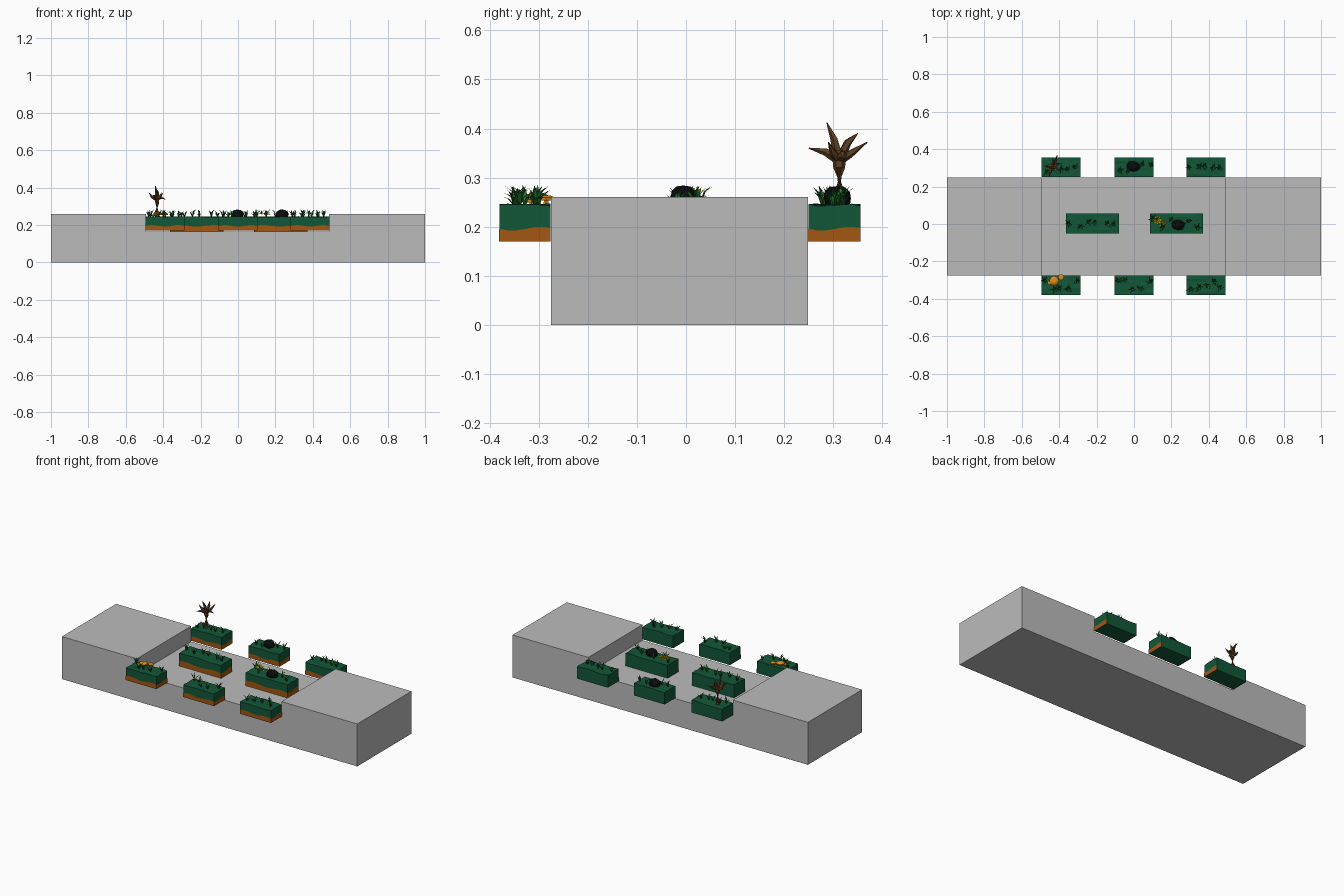
import bpy, bmesh, math, random
from mathutils import Vector

if "Cube" in bpy.data.objects:
    bpy.data.objects.remove(bpy.data.objects["Cube"])

random.seed(7)


def mat(name, r, g, b):
    m = bpy.data.materials.new(name)
    m.diffuse_color = (r, g, b, 1)
    m.use_nodes = True
    m.node_tree.nodes["Principled BSDF"].inputs["Base Color"].default_value = m.diffuse_color
    return m


GREY = mat("grey", 0.5, 0.5, 0.5)
TURF = mat("turf green", 0.006, 0.095, 0.04)
SOIL = mat("soil brown", 0.36, 0.095, 0.006)
DARK = mat("dark grass", 0.008, 0.10, 0.015)
LIGHT = mat("light grass", 0.03, 0.24, 0.035)
ROCK = mat("black rock", 0.003, 0.004, 0.004)
YELLOW = mat("yellow petal", 0.75, 0.6, 0.01)
ORANGE = mat("orange cap", 0.75, 0.27, 0.01)
WOOD = mat("bark brown", 0.11, 0.05, 0.016)


def finish(name, bm, *mats):
    me = bpy.data.meshes.new(name)
    bm.to_mesh(me)
    bm.free()
    for m in mats:
        me.materials.append(m)
    ob = bpy.data.objects.new(name, me)
    bpy.context.collection.objects.link(ob)
    return ob


def extrude_profile(name, pts, y0, y1, material):
    bm = bmesh.new()
    f = bm.faces.new([bm.verts.new((x, y0, z)) for x, z in pts])
    r = bmesh.ops.extrude_face_region(bm, geom=[f])
    for v in r["geom"]:
        if isinstance(v, bmesh.types.BMVert):
            v.co.y = y1
    bmesh.ops.recalc_face_normals(bm, faces=bm.faces[:])
    return finish(name, bm, material)


# Base: long slab with a lowered middle
FLOOR, HI = 0.165, 0.26
extrude_profile("base", [(-1, 0), (1, 0), (1, HI), (0.487, HI), (0.487, FLOOR),
                         (-0.492, FLOOR), (-0.492, HI), (-1, HI)], -0.275, 0.249, GREY)


def planter(x0, x1, y0, y1, zb, zt=0.245):
    # Green block with a slightly uneven top
    bm = bmesh.new()
    bmesh.ops.create_cube(bm, size=1)
    for v in bm.verts:
        v.co = Vector((x0 if v.co.x < 0 else x1, y0 if v.co.y < 0 else y1,
                       zb if v.co.z < 0 else zt))
    top = [f for f in bm.faces if f.normal.z > 0.9 or f.calc_center_median().z > zt - 0.001]
    edges = [e for f in top for e in f.edges]
    bmesh.ops.subdivide_edges(bm, edges=edges, cuts=5, use_grid_fill=True)
    for v in bm.verts:
        if v.co.z > zt - 0.001:
            v.co.z += random.uniform(-0.003, 0.002)
    bmesh.ops.recalc_face_normals(bm, faces=bm.faces[:])
    finish("turf_block", bm, TURF)

    # Wavy soil plates on the front and right faces
    bm = bmesh.new()
    n, d = 10, 0.0012
    path = [(x0 + (x1 + d - x0) * i / n, y0 - d) for i in range(n + 1)]
    path += [(x1 + d, y0 - d + (y1 - y0 + d) * i / 6) for i in range(1, 7)]
    low = [bm.verts.new((x, y, zb)) for x, y in path]
    high = [bm.verts.new((x, y, 0.196 + 0.004 * math.sin(i * 0.95)))
            for i, (x, y) in enumerate(path)]
    for i in range(len(path) - 1):
        bm.faces.new((low[i], low[i + 1], high[i + 1], high[i]))
    finish("soil_band", bm, SOIL)


def grass(x0, x1, y0, y1, count, z=0.243):
    # Tufts of curved, tapering blades
    bm = bmesh.new()
    for k in range(count):
        cx = x0 + (x1 - x0) * (k + random.uniform(0.25, 0.75)) / count
        cy = random.uniform(y0 + 0.025, y1 - 0.025)
        for b in range(6):
            a = b * math.tau / 6 + random.uniform(-0.4, 0.4)
            out = Vector((math.cos(a), math.sin(a), 0))
            side = Vector((-out.y, out.x, 0)) * random.uniform(0.003, 0.005)
            h, reach = random.uniform(0.018, 0.042), random.uniform(0.012, 0.03)
            p = Vector((cx, cy, z))
            mid = p + out * reach * 0.4 + Vector((0, 0, h * 0.7))
            tip = p + out * reach + Vector((0, 0, h))
            v = [bm.verts.new(q) for q in (p - side * 0.7, p + side * 0.7,
                                           mid + side, mid - side, tip)]
            for f in (bm.faces.new(v[:4]), bm.faces.new((v[3], v[2], v[4]))):
                f.material_index = 1 if random.random() < 0.35 else 0
    finish("grass_tufts", bm, DARK, LIGHT)


# Eight planters: three in front, three behind, two in the recess
FRONT, BACK, MID = (-0.38, -0.276), (0.25, 0.355), (-0.05, 0.055)
for row in (FRONT, BACK):
    for xc in (-0.39, 0.0, 0.385):
        r = (xc - 0.104, xc + 0.104, *row)
        planter(*r, 0.17)
        grass(*r, 5)
for xc in (-0.222, 0.228):
    r = (xc - 0.142, xc + 0.142, *MID)
    planter(*r, FLOOR)
    grass(*r, 6)


# Faceted boulders
def boulder(x, y):
    bm = bmesh.new()
    bmesh.ops.create_icosphere(bm, subdivisions=2, radius=1)
    for v in bm.verts:
        k = random.uniform(0.88, 1.06)
        v.co = Vector((x + v.co.x * 0.037 * k, y + v.co.y * 0.029 * k,
                       0.258 + v.co.z * 0.028 * k))
    finish("boulder", bm, ROCK)


boulder(-0.005, 0.308)
boulder(0.235, -0.005)


# Yellow flowers: rings of pointed petals
def flower(x, y, z, r):
    bm = bmesh.new()
    for ring, (n, lift, k) in enumerate(((8, 0.25, 1), (6, 0.8, 0.65))):
        for i in range(n):
            a = math.tau * (i + ring * 0.5) / n
            at = lambda da, q, h: bm.verts.new((x + r * q * math.cos(a + da),
                                                y + r * q * math.sin(a + da), z + r * h))
            bm.faces.new((at(0, 0, 0), at(-0.35, 0.6 * k, lift * 0.7),
                          at(0, k, lift), at(0.35, 0.6 * k, lift * 0.7)))
    finish("flower", bm, YELLOW)


for x, y, z, r in ((0.125, 0.022, 0.257, 0.028), (0.163, 0.005, 0.255, 0.018),
                   (0.14, -0.005, 0.252, 0.014)):
    flower(x, y, z, r)


# Tapered tube through points, used for stems, trunk and branches
def limb(name, pts, radii, material, sides=6):
    bm = bmesh.new()
    pts = [Vector(p) for p in pts]
    rings = []
    for i, (p, r) in enumerate(zip(pts, radii)):
        d = (pts[min(i + 1, len(pts) - 1)] - pts[max(i - 1, 0)]).normalized()
        q = d.to_track_quat('Z', 'Y')
        rings.append([bm.verts.new(p + q @ Vector((r * math.cos(math.tau * s / sides),
                      r * math.sin(math.tau * s / sides), 0))) for s in range(sides)])
    for a, b in zip(rings, rings[1:]):
        for s in range(sides):
            t = (s + 1) % sides
            bm.faces.new((a[s], a[t], b[t], b[s]))
    bm.faces.new(rings[0][::-1])
    bm.faces.new(rings[-1])
    finish(name, bm, material)


# Orange mushrooms on the front left planter
for x, y, z, r in ((-0.427, -0.303, 0.257, 0.026), (-0.39, -0.285, 0.256, 0.017),
                   (-0.452, -0.315, 0.252, 0.012)):
    limb("mushroom_stem", [(x, y, 0.243), (x, y, z)], [r * 0.35, r * 0.3], ORANGE)
    limb("mushroom_cap", [(x, y, z - 0.003), (x, y, z + r * 0.2), (x, y, z + r * 0.45)],
         [r * 0.9, r, r * 0.5], ORANGE, 8)

# Bare tree on the back left planter
limb("trunk", [(-0.434, 0.313, 0.24), (-0.434, 0.313, 0.265), (-0.432, 0.312, 0.32),
               (-0.435, 0.313, 0.355)], [0.017, 0.013, 0.012, 0.015], WOOD)
BRANCHES = [  # elbow and tip of each branch
    ((-0.445, 0.285, 0.352), (-0.455, 0.25, 0.360)),
    ((-0.437, 0.302, 0.378), (-0.442, 0.287, 0.412)),
    ((-0.428, 0.330, 0.372), (-0.435, 0.350, 0.390)),
    ((-0.420, 0.335, 0.349), (-0.410, 0.369, 0.372)),
    ((-0.412, 0.320, 0.347), (-0.388, 0.322, 0.338)),
    ((-0.460, 0.310, 0.350), (-0.478, 0.305, 0.374)),
    ((-0.418, 0.300, 0.350), (-0.400, 0.290, 0.372))]
for elbow, tip in BRANCHES:
    limb("branch", [(-0.434, 0.312, 0.336), elbow, tip], [0.011, 0.008, 0.001], WOOD, 5)
